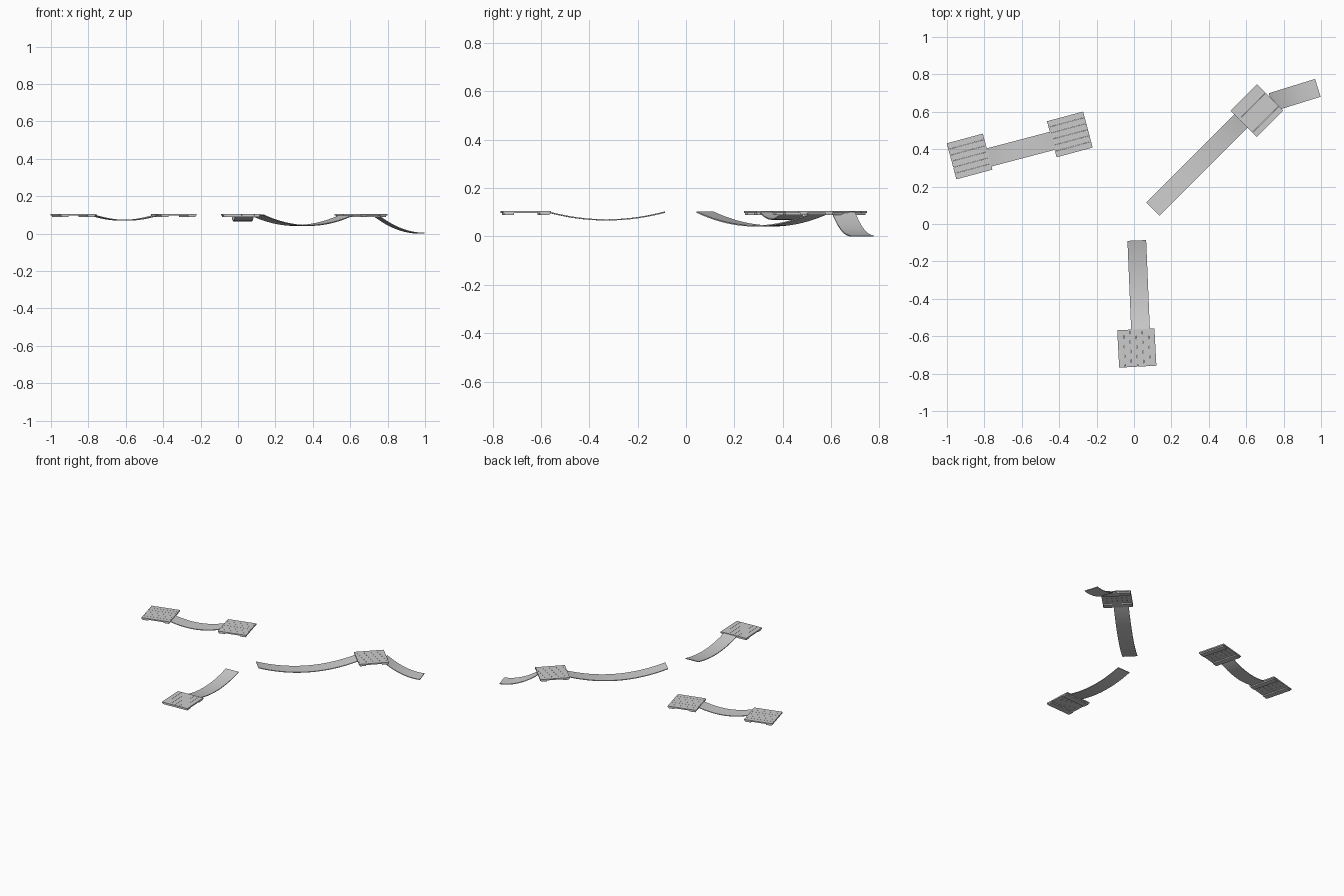
import bpy, bmesh, math
from mathutils import Matrix, Vector

if "Cube" in bpy.data.objects:
    bpy.data.objects.remove(bpy.data.objects["Cube"])

DECK_TOP, DECK_T, SIZE = 0.105, 0.009, 0.2
BRIDGE_W, BRIDGE_T = 0.1, 0.005


def finish(bm, name):
    bmesh.ops.recalc_face_normals(bm, faces=bm.faces)
    me = bpy.data.meshes.new(name)
    bm.to_mesh(me)
    bm.free()
    ob = bpy.data.objects.new(name, me)
    bpy.context.collection.objects.link(ob)
    return ob


def add_box(bm, centre, size):
    m = Matrix.Translation(centre) @ Matrix.Diagonal((*size, 1))
    bmesh.ops.create_cube(bm, size=1, matrix=m)


def platform(name, x, y, angle):
    """Planked deck on two cross beams; planks run along local x."""
    bm = bmesh.new()
    n = 6
    pitch = SIZE / n
    for i in range(n):
        add_box(bm, (0, (i + 0.5) * pitch - SIZE / 2, DECK_TOP - DECK_T / 2),
                (SIZE, pitch - 0.0008, DECK_T))
    for s in (-1, 1):
        add_box(bm, (s * 0.074, 0, DECK_TOP - DECK_T - 0.004),
                (0.04, SIZE * 0.96, 0.008))
    ob = finish(bm, name)
    ob.location = (x, y, 0)
    ob.rotation_euler.z = math.radians(angle)


def bridge(name, start, end, height, segs=20):
    """Ribbon walkway from start to end; height(t) gives its top surface."""
    bm = bmesh.new()
    a, b = Vector(start), Vector(end)
    d = (b - a).normalized()
    side = Vector((-d.y, d.x)) * BRIDGE_W / 2
    rings = []
    for i in range(segs + 1):
        t = i / segs
        p, z = a.lerp(b, t), height(t)
        rings.append([bm.verts.new((*(p + side * s), z + dz)) for s, dz in
                      ((-1, 0), (1, 0), (1, -BRIDGE_T), (-1, -BRIDGE_T))])
    for r, q in zip(rings, rings[1:]):
        for k in range(4):
            j = (k + 1) % 4
            bm.faces.new((r[k], r[j], q[j], q[k]))
    bm.faces.new(rings[0])
    bm.faces.new(rings[-1])
    ob = finish(bm, name)
    for o in bpy.context.selected_objects:
        o.select_set(False)
    bpy.context.view_layer.objects.active = ob
    ob.select_set(True)
    bpy.ops.object.shade_smooth_by_angle(angle=math.radians(30))


def sag(depth, top=0.103):
    return lambda t: top - depth * 4 * t * (1 - t)


# Platforms
platform("west_platform", -0.879, 0.361, 15)
platform("middle_platform", -0.343, 0.479, 15)
platform("east_platform", 0.657, 0.607, 45)
platform("south_platform", 0.015, -0.663, 93)

# Hanging bridges and the ramp to the ground
bridge("west_bridge", (-0.782, 0.354), (-0.432, 0.446), sag(0.029))
bridge("long_bridge", (0.101, 0.079), (0.585, 0.563), sag(0.057))
bridge("south_bridge", (0.015, -0.088), (0.035, -0.568), sag(0.032))
bridge("ramp", (0.735, 0.651), (0.983, 0.728),
       lambda t: BRIDGE_T + 0.097 * (1 - t) ** 2)
